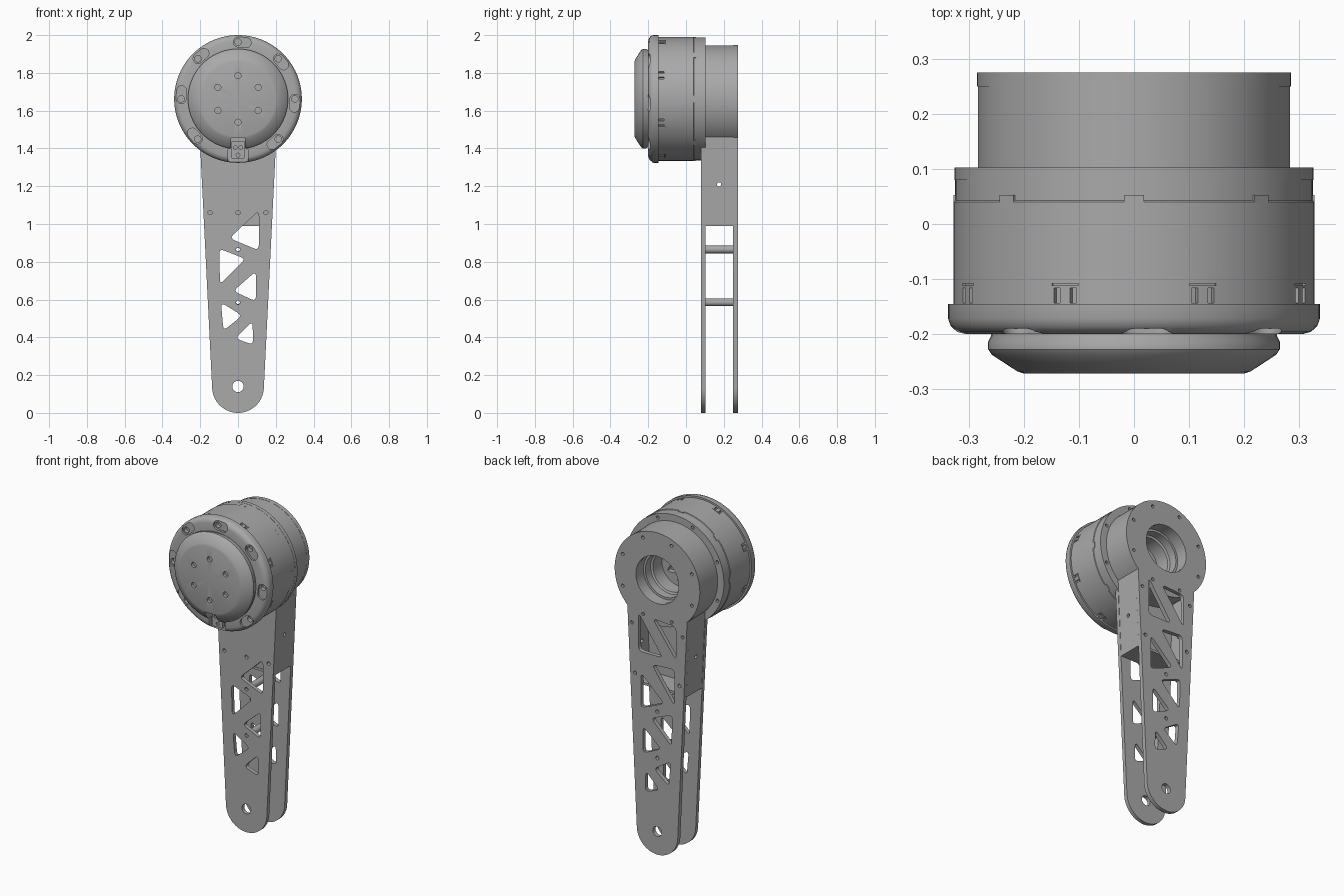
import bpy, bmesh, math
from mathutils import Matrix, Vector

cube = bpy.data.objects.get("Cube")
if cube:
    bpy.data.objects.remove(cube)

grey = bpy.data.materials.new("machined grey")
grey.use_nodes = True
grey.diffuse_color = (0.4, 0.4, 0.4, 1)
grey.node_tree.nodes["Principled BSDF"].inputs["Base Color"].default_value = grey.diffuse_color

HUB = 1.662          # height of the motor axis
TAU = math.tau


def finish(ob, angle=30):
    ob.data.materials.clear()
    ob.data.materials.append(grey)
    bpy.ops.object.select_all(action='DESELECT')
    ob.select_set(True)
    bpy.context.view_layer.objects.active = ob
    bpy.ops.object.shade_smooth_by_angle(angle=math.radians(angle))
    return ob


def to_object(name, bm):
    bmesh.ops.recalc_face_normals(bm, faces=bm.faces)
    mesh = bpy.data.meshes.new(name)
    bm.to_mesh(mesh)
    bm.free()
    ob = bpy.data.objects.new(name, mesh)
    bpy.context.collection.objects.link(ob)
    return ob


def arc(cx, cz, r, a0, a1, n):
    return [(cx + r * math.cos(a0 + (a1 - a0) * i / n),
             cz + r * math.sin(a0 + (a1 - a0) * i / n)) for i in range(n + 1)]


def circle(x, z, r, n=24):
    return arc(x, z, r, 0, TAU, n)[:-1]


def on_hub(r, a):
    return r * math.cos(a), HUB + r * math.sin(a)


def rounded(corners, d=0.028):
    """Polygon with softened corners."""
    out = []
    for i, c in enumerate(corners):
        p = Vector(c)
        a = p + (Vector(corners[i - 1]) - p).normalized() * d
        b = p + (Vector(corners[(i + 1) % len(corners)]) - p).normalized() * d
        for t in (0, 0.25, 0.5, 0.75, 1):
            out.append(tuple(a.lerp(p, t).lerp(p.lerp(b, t), t)))
    return out


def prism(bm, pts, y0, y1):
    face = bm.faces.new([bm.verts.new((x, y0, z)) for x, z in pts])
    new = bmesh.ops.extrude_face_region(bm, geom=[face])["geom"]
    bmesh.ops.translate(bm, vec=(0, y1 - y0, 0),
                        verts=[v for v in new if isinstance(v, bmesh.types.BMVert)])


def hub_box(bm, angle, r, tangent, y, size):
    """Box placed around the hub; size is radial, along y, tangential."""
    m = (Matrix.Translation((0, 0, HUB)) @ Matrix.Rotation(-angle, 4, 'Y')
         @ Matrix.Translation((r, y, tangent)) @ Matrix.Diagonal((*size, 1)))
    bmesh.ops.create_cube(bm, size=1, matrix=m)


def lathe(name, profile, n=96):
    """Spin (radius, y) points around the hub axis."""
    bm = bmesh.new()
    vs = [bm.verts.new((r, y, HUB)) for r, y in profile]
    es = [bm.edges.new(p) for p in zip(vs, vs[1:])]
    bmesh.ops.spin(bm, geom=vs + es, cent=(0, 0, HUB), axis=(0, 1, 0),
                   angle=TAU, steps=n, use_merge=True)
    bmesh.ops.remove_doubles(bm, verts=bm.verts, dist=1e-5)
    return to_object(name, bm)


def cut(ob, bm):
    cutter = to_object("cutter", bm)
    cutter.hide_render = True
    mod = ob.modifiers.new("cut", 'BOOLEAN')
    mod.operation, mod.solver, mod.object, mod.use_self = 'DIFFERENCE', 'EXACT', cutter, True
    deps = bpy.context.evaluated_depsgraph_get()
    mesh = bpy.data.meshes.new_from_object(ob.evaluated_get(deps))
    ob.modifiers.clear()
    ob.data = mesh
    bpy.data.objects.remove(cutter)


def plate(name, loops, y0, y1):
    """Flat sheet from an outline followed by hole loops."""
    cu = bpy.data.curves.new(name, 'CURVE')
    cu.dimensions, cu.fill_mode, cu.extrude = '2D', 'BOTH', (y1 - y0) / 2
    for loop in loops:
        s = cu.splines.new('POLY')
        s.points.add(len(loop) - 1)
        for p, (x, z) in zip(s.points, loop):
            p.co = (x, z, 0, 1)
        s.use_cyclic_u = True
    src = bpy.data.objects.new(name + "_outline", cu)
    bpy.context.collection.objects.link(src)
    deps = bpy.context.evaluated_depsgraph_get()
    mesh = bpy.data.meshes.new_from_object(src.evaluated_get(deps))
    bpy.data.objects.remove(src)
    mesh.transform(Matrix.Translation((0, (y0 + y1) / 2, 0)) @ Matrix.Rotation(math.pi / 2, 4, 'X'))
    bm = bmesh.new()
    bm.from_mesh(mesh)
    bmesh.ops.remove_doubles(bm, verts=bm.verts, dist=1e-5)
    return finish(to_object(name, bm))


def arm_outline(head):
    a = -math.acos(0.2 / head)
    return (arc(0, HUB, head, a, math.pi - a, 72)
            + arc(0, 0.137, 0.137, math.pi + 0.05, TAU - 0.05, 32))


# Motor body: domed cap, rounded flange, sleeve, rear drum and stepped bore
motor = lathe("motor_body", [
    (0, -0.272), (0.2, -0.272), (0.212, -0.268), (0.258, -0.238), (0.265, -0.228),
    (0.265, -0.214), (0.26, -0.204), (0.26, -0.2), (0.308, -0.2), (0.322, -0.196), (0.333, -0.186),
    (0.338, -0.172), (0.338, -0.145), (0.328, -0.145), (0.328, 0.04), (0.325, 0.043),
    (0.325, 0.085), (0.284, 0.085), (0.284, 0.255), (0.145, 0.255), (0.145, 0.2),
    (0.132, 0.2), (0.132, 0.15), (0.12, 0.145), (0.12, 0.06), (0, 0.06)])
bm = bmesh.new()
for k in range(6):                       # cap screw holes and rotor holes
    a = TAU * (k + 0.5) / 6
    prism(bm, circle(*on_hub(0.123, a), 0.016), -0.3, -0.255)
    if k % 2:
        prism(bm, rounded([on_hub(0.1, a), on_hub(0.055, a + 0.6), on_hub(0.055, a - 0.6)], 0.02), 0.03, 0.1)
    else:
        prism(bm, circle(*on_hub(0.085, a), 0.014), 0.03, 0.1)
prism(bm, circle(0, HUB, 0.025), 0.03, 0.1)
for k in range(8):                       # flange slots, skipping the cable notch
    a = TAU * k / 8
    if k != 6:
        c = a - 0.075
        slot = [(0.301 + u, v) for u, v in
                arc(0, 0.02, 0.027, 0, math.pi, 10) + arc(0, -0.02, 0.027, math.pi, TAU, 10)]
        prism(bm, [(u * math.cos(c) - v * math.sin(c), HUB + u * math.sin(c) + v * math.cos(c))
                   for u, v in slot], -0.25, -0.188)
        prism(bm, circle(*on_hub(0.301, a), 0.017), -0.21, -0.165)
    b = a + TAU / 16                     # vent pairs on the sleeve
    for t in (-0.016, 0.016):
        hub_box(bm, b, 0.328, t, -0.13, (0.024, 0.028, 0.012))
    hub_box(bm, b, 0.328, 0, -0.11, (0.014, 0.003, 0.052))
prism(bm, rounded([(-0.053, 1.2), (0.053, 1.2), (0.053, 1.395), (0.037, 1.4), (0.037, 1.458),
                   (-0.037, 1.458), (-0.037, 1.4), (-0.053, 1.395)], 0.006), -0.3, -0.18)
cut(motor, bm)
finish(motor)

# Connector in the cable notch
bm = bmesh.new()
prism(bm, rounded([(-0.034, 1.345), (0.034, 1.345), (0.034, 1.44), (-0.034, 1.44)], 0.008), -0.195, -0.17)
connector = to_object("cable_connector", bm)
bm = bmesh.new()
for x, z in ((0, 1.365), (-0.015, 1.405), (0.015, 1.405)):
    prism(bm, circle(x, z, 0.01), -0.21, -0.185)
cut(connector, bm)
finish(connector)

# Locking tabs along the sleeve seam
bm = bmesh.new()
for k in range(8):
    hub_box(bm, TAU * k / 8, 0.322, 0, 0.046, (0.012, 0.014, 0.036))
finish(to_object("sleeve_tabs", bm))

# Arm plates with lightening triangles
lower = [[(0.11, 1.07), (0.11, 0.86), (-0.045, 0.925)],
         [(-0.1, 0.87), (0.04, 0.815), (-0.095, 0.68)],
         [(0.095, 0.75), (0.095, 0.59), (-0.025, 0.645)],
         [(-0.09, 0.585), (0.022, 0.515), (-0.077, 0.435)],
         [(0.077, 0.485), (0.08, 0.36), (-0.015, 0.395)]]
upper = [[(0.125, 1.43), (0.125, 1.2), (-0.035, 1.2)],
         [(0.03, 1.42), (-0.125, 1.41), (-0.125, 1.21)],
         [(0.035, 1.14), (-0.115, 1.15), (-0.115, 0.93)]]
bolts = [(-0.148, 1.06), (0.148, 1.06), (0, 0.865), (0, 0.585)]
drilled = [circle(0, 0.14, 0.03)] + [circle(x, z, 0.011, 12) for x, z in bolts]
windows = [rounded(t) for t in lower]


def rim_holes(r):
    return [circle(*on_hub(r, TAU * k / 8 + 0.39), 0.01, 12) for k in range(8)]


plate("front_arm_plate", [arm_outline(0.326), circle(0, HUB, 0.15, 48), circle(0, 1.06, 0.011, 12)]
      + drilled + windows + rim_holes(0.305), 0.08, 0.103)
plate("rear_arm_plate", [arm_outline(0.285), circle(0, HUB, 0.143, 48)] + drilled + windows
      + [rounded(t) for t in upper] + rim_holes(0.25)
      + [circle(s * 0.17, 1.36, 0.01, 12) for s in (-1, 1)], 0.25, 0.275)

# Channel bracket between the plates: side walls, floor and thin front web
bracket = plate("side_bracket", [[(-0.178, 0.99), (0.178, 0.99), (0.2, 1.46), (0.185, 1.46),
                                  (0.163, 1.005), (-0.163, 1.005), (-0.185, 1.46), (-0.2, 1.46)]], 0.1, 0.252)
bm = bmesh.new()
bmesh.ops.create_cone(bm, cap_ends=True, segments=16, radius1=0.011, radius2=0.011, depth=1,
                      matrix=Matrix.Translation((0, 0.175, 1.21)) @ Matrix.Rotation(math.pi / 2, 4, 'Y'))
cut(bracket, bm)
finish(bracket)
plate("bracket_web", [[(-0.17, 0.995), (0.17, 0.995), (0.19, 1.45), (-0.19, 1.45)]], 0.103, 0.112)

# Standoffs joining the two plates
for name, z in (("upper_standoff", 0.865), ("lower_standoff", 0.585)):
    plate(name, [circle(0, z, 0.02), circle(0, z, 0.01, 12)], 0.1, 0.252)
